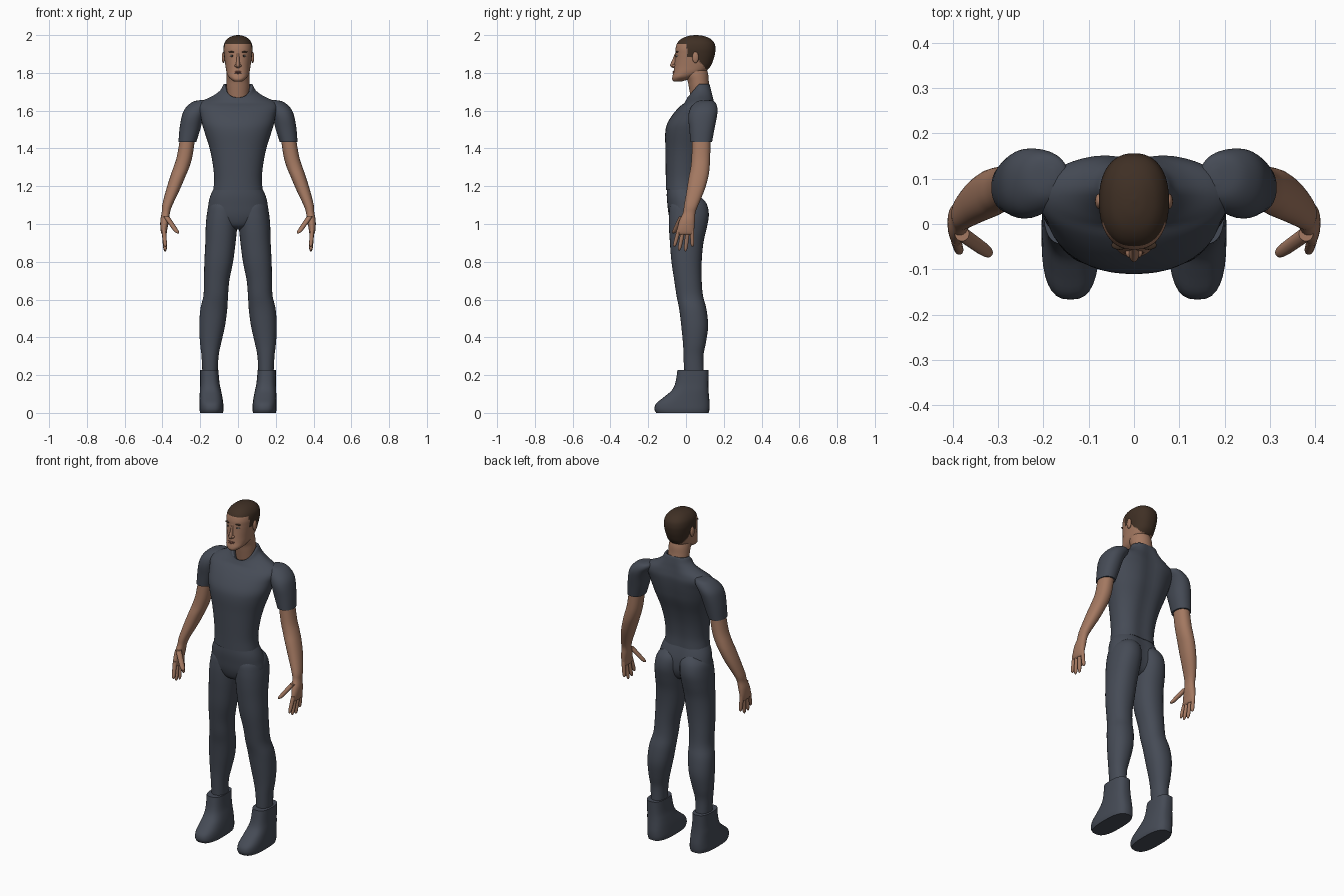
import bpy
import bmesh
from math import sin, cos, pi, exp, radians, copysign

default_cube = bpy.data.objects.get("Cube")
if default_cube:
    bpy.data.objects.remove(default_cube, do_unlink=True)


def material(name, red, green, blue):
    mat = bpy.data.materials.new(name)
    mat.use_nodes = True
    colour = (red, green, blue, 1)
    mat.diffuse_color = colour
    bsdf = mat.node_tree.nodes["Principled BSDF"]
    bsdf.inputs["Base Color"].default_value = colour
    bsdf.inputs["Roughness"].default_value = .8
    return mat


skin = material("warm skin", .37, .19, .12)
fabric = material("slate fabric", .06, .07, .092)
hair = material("dark brown hair", .05, .029, .018)
lip = material("muted lips", .25, .1, .07)
white = material("eye white", .45, .42, .38)
iris = material("dark iris", .02, .015, .012)
made = []


def finish(name, bm, *mats):
    """Turn a bmesh into a named object with its materials."""
    bmesh.ops.recalc_face_normals(bm, faces=bm.faces)
    mesh = bpy.data.meshes.new(name)
    bm.to_mesh(mesh)
    bm.free()
    for mat in mats:
        mesh.materials.append(mat)
    obj = bpy.data.objects.new(name, mesh)
    bpy.context.collection.objects.link(obj)
    made.append(obj)
    return obj


def resample(rows, steps):
    """Smooth the section table with a Catmull-Rom spline."""
    last = len(rows) - 1
    smooth = []
    for i in range(last):
        before, start = rows[max(i - 1, 0)], rows[i]
        end, after = rows[i + 1], rows[min(i + 2, last)]
        for step in range(steps):
            t = step / steps
            smooth.append([
                b + t / 2 * (c - a + t * (2 * a - 5 * b + 4 * c - d + t * (3 * (b - c) + d - a)))
                for a, b, c, d in zip(before, start, end, after)])
    return smooth + [rows[last]]


def loft(name, rows, *mats, side=1, power=2.2, segments=32, steps=4, groove=0, close_top=True):
    """Sections: height, centre x, half width, front y, back y, front dip."""
    bm = bmesh.new()
    rings = []
    rows = [tuple(row) + (0,) * (6 - len(row)) for row in rows]
    for z, cx, half, front, back, dip in resample(rows, steps):
        ring = []
        for k in range(segments):
            angle = 2 * pi * k / segments
            c, s = cos(angle), sin(angle)
            x = cx + half * copysign(abs(c) ** (2 / power), c)
            y = (front + back) / 2 + (back - front) / 2 * copysign(abs(s) ** (2 / power), s)
            y -= groove * max(s, 0) * exp(-(x / .05) ** 2)
            ring.append(bm.verts.new((side * x, y, z - dip * max(-s, 0))))
        rings.append(ring)
    for low, high in zip(rings, rings[1:]):
        for k in range(segments):
            n = (k + 1) % segments
            bm.faces.new((low[k], low[n], high[n], high[k]))
    bm.faces.new(rings[0])
    if close_top:
        bm.faces.new(rings[-1])
    return finish(name, bm, *mats)


def blob(name, centre, size, mat):
    """Ellipsoid for small facial parts."""
    bm = bmesh.new()
    bmesh.ops.create_uvsphere(bm, u_segments=20, v_segments=12, radius=1)
    bmesh.ops.scale(bm, vec=size, verts=bm.verts)
    bmesh.ops.translate(bm, vec=centre, verts=bm.verts)
    return finish(name, bm, mat)


def digit(name, start, end, radius, side):
    """Tapered finger between two points."""
    rows = []
    for t, scale in ((0, 1), (.5, .95), (.88, .8), (1, .25)):
        x, y, z = (a + t * (b - a) for a, b in zip(start, end))
        r = radius * scale
        rows.append((z, x, r, y - r, y + r))
    loft(name, rows, skin, side=side, segments=14, power=2)


# Shirt body with a scooped collar that folds inward
loft("shirt_body", [
    (1.18, 0, .131, -.107, .08), (1.24, 0, .126, -.107, .078),
    (1.32, 0, .134, -.108, .088), (1.4, 0, .15, -.109, .108),
    (1.48, 0, .175, -.11, .135), (1.53, 0, .19, -.1, .146),
    (1.58, 0, .2, -.07, .154), (1.62, 0, .21, -.035, .157),
    (1.65, 0, .19, -.01, .153, .01), (1.68, 0, .13, 0, .148, .025),
    (1.71, 0, .092, .005, .143, .045), (1.74, 0, .076, .008, .135, .07),
    (1.735, 0, .065, .016, .125, .07), (1.7, 0, .054, .03, .115, .05),
], fabric, segments=48, groove=.012, close_top=False)

# Trouser seat between the legs and the shirt hem
loft("trouser_seat", [
    (.97, 0, .04, -.03, .05), (.99, 0, .09, -.07, .08),
    (1.04, 0, .158, -.09, .1), (1.1, 0, .157, -.098, .1),
    (1.15, 0, .146, -.102, .088), (1.2, 0, .122, -.1, .07),
], fabric, segments=48, groove=.012)

# Limbs, built once and repeated on each side
for label, side in (("left", 1), ("right", -1)):
    loft(label + "_trouser_leg", [
        (.2, .148, .04, -.01, .095), (.3, .148, .045, -.013, .092),
        (.37, .145, .056, -.016, .105), (.46, .137, .068, -.025, .117),
        (.55, .128, .071, -.036, .108), (.62, .118, .065, -.05, .09),
        (.7, .113, .067, -.062, .083), (.8, .102, .076, -.077, .083),
        (.9, .093, .08, -.085, .092), (.98, .088, .083, -.09, .11),
        (1.05, .083, .082, -.09, .121), (1.11, .076, .073, -.08, .108),
        (1.15, .07, .03, -.03, .07),
    ], fabric, side=side)

    loft(label + "_boot", [
        (0, .14, .06, -.158, .12), (.02, .14, .064, -.167, .124),
        (.05, .141, .063, -.158, .125), (.085, .143, .06, -.115, .122),
        (.12, .146, .056, -.075, .119), (.16, .149, .051, -.056, .118),
        (.228, .152, .048, -.045, .12),
    ], fabric, side=side, power=2.7)

    loft(label + "_sleeve", [
        (1.435, .268, .047, .023, .138), (1.5, .255, .055, .018, .15),
        (1.56, .242, .058, .012, .162), (1.6, .227, .06, .018, .167),
        (1.63, .205, .058, .035, .162), (1.65, .19, .042, .06, .148),
        (1.657, .18, .008, .09, .12),
    ], fabric, side=side)

    loft(label + "_arm", [
        (1.46, .266, .04, .033, .13), (1.36, .282, .041, .03, .128),
        (1.3, .3, .042, .025, .125), (1.25, .319, .04, .015, .118),
        (1.18, .345, .036, .004, .098), (1.1, .374, .027, -.01, .065),
        (1.06, .382, .022, -.016, .05), (1.02, .388, .023, -.034, .047),
        (.98, .392, .019, -.045, .044), (.95, .392, .014, -.045, .04),
        (.942, .392, .005, -.03, .03),
    ], skin, side=side)

    # Spread fingers and inward thumb
    for finger, y, spread, tip in (("index", -.036, -.062, .88), ("middle", -.014, -.036, .86),
                                   ("ring", .01, -.003, .855), ("little", .032, .034, .88)):
        digit(label + "_" + finger + "_finger", (.393, y, .975), (.385, spread, tip), .0115, side)
    digit(label + "_thumb", (.38, -.022, 1.04), (.318, -.066, .95), .016, side)

    # Side features of the face
    blob(label + "_ear", (side * .077, .05, 1.882), (.009, .017, .03), skin)
    blob(label + "_eye", (side * .03, -.045, 1.89), (.013, .009, .006), white)
    blob(label + "_iris", (side * .03, -.05, 1.89), (.0055, .005, .0055), iris)
    blob(label + "_eyebrow", (side * .032, -.047, 1.911), (.018, .01, .004), hair)
    blob(label + "_nostril", (side * .011, -.062, 1.838), (.008, .012, .008), skin)

# Neck
loft("neck", [
    (1.64, 0, .052, .03, .12), (1.72, 0, .06, .016, .124),
    (1.76, 0, .061, .008, .12), (1.8, 0, .06, -.01, .116),
    (1.85, 0, .05, -.01, .1),
], skin, power=2)

# Head, with the hair area chosen by a hairline rule
head = loft("head", [
    (1.755, 0, .022, -.066, -.02), (1.765, 0, .036, -.073, .01),
    (1.78, 0, .051, -.072, .045), (1.805, 0, .061, -.066, .1),
    (1.835, 0, .066, -.062, .13), (1.87, 0, .071, -.059, .145),
    (1.9, 0, .075, -.057, .153), (1.93, 0, .077, -.055, .156),
    (1.96, 0, .071, -.045, .149), (1.983, 0, .053, -.02, .125),
    (1.996, 0, .027, .015, .09), (2, 0, .003, .05, .056),
], skin, hair, power=2.3, segments=72, steps=7)


def hairline(y):
    if y < .005:
        return 1.95
    if y < .05:
        return 1.885
    return 1.885 - (y - .05) * 1.15


for face in head.data.polygons:
    face.material_index = int(face.center.z > hairline(face.center.y))

# Nose and mouth
loft("nose", [
    (1.826, 0, .006, -.07, -.045), (1.834, 0, .012, -.082, -.04),
    (1.845, 0, .011, -.083, -.04), (1.87, 0, .008, -.072, -.04),
    (1.895, 0, .007, -.062, -.04), (1.91, 0, .008, -.055, -.04),
], skin, power=2, segments=20)
blob("upper_lip", (0, -.06, 1.806), (.023, .011, .004), lip)
blob("lower_lip", (0, -.061, 1.799), (.02, .011, .005), lip)

# Smooth shading with crisp hems and soles
bpy.ops.object.select_all(action="DESELECT")
for obj in made:
    obj.select_set(True)
bpy.context.view_layer.objects.active = head
bpy.ops.object.shade_smooth_by_angle(angle=radians(50))
